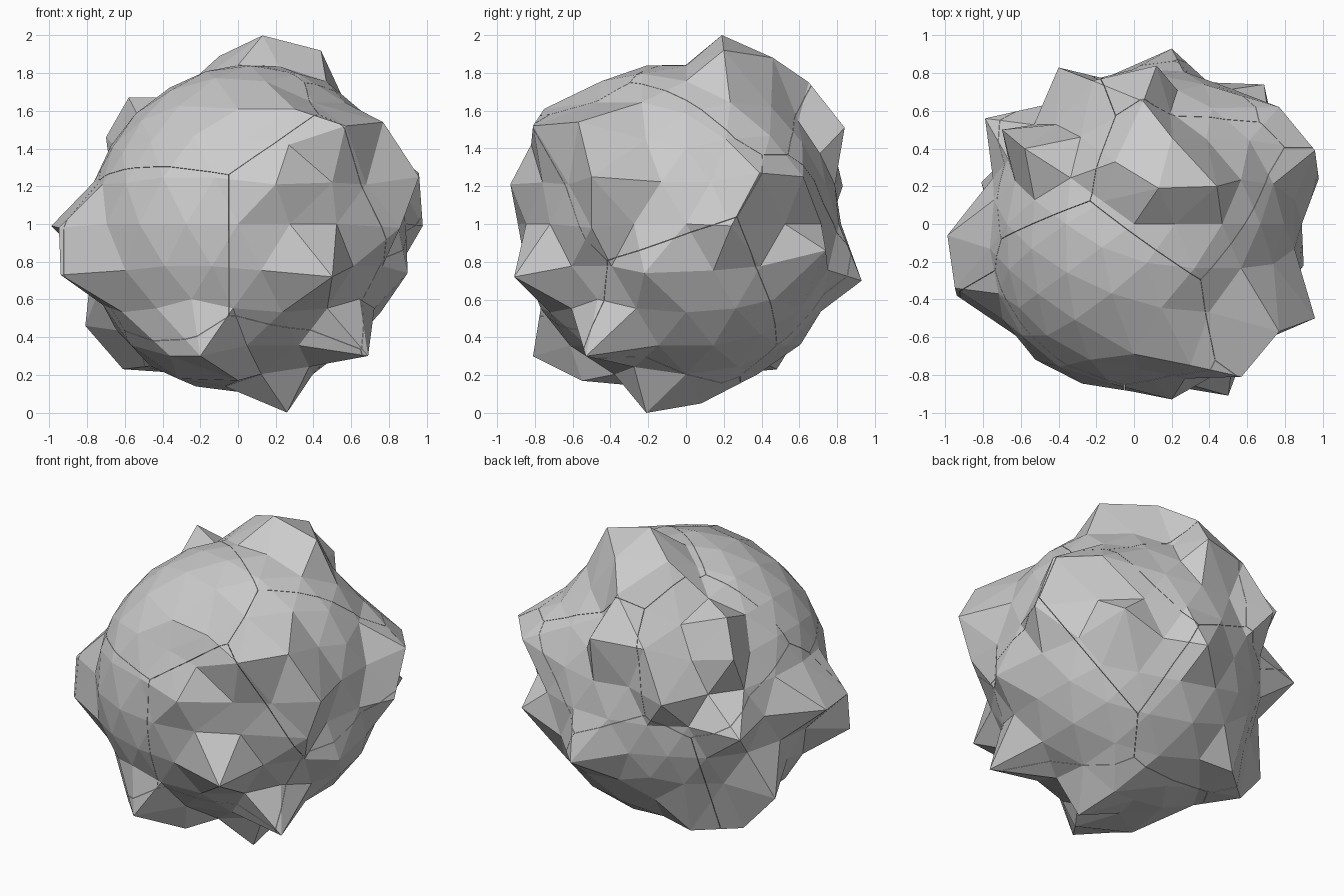
import bpy, bmesh
from mathutils import Vector

if "Cube" in bpy.data.objects:
    bpy.data.objects.remove(bpy.data.objects["Cube"])

CENTRE = Vector((0, 0, 1))
BASE_RADIUS = 0.89
WORN_SIDE = Vector((-.72, .58, .4)).normalized()   # back left is worn lower
GAP = 0.002

# Protruding corners of the boulder
corners = [
    (.13, .19, 2.0), (.44, .2, 1.92), (.2, .46, 1.88), (.05, .65, 1.75),
    (.12, .84, 1.51), (.2, .93, .7), (.57, -.81, 1.52), (.77, -.57, 1.54),
    (.96, .39, 1.27), (.96, -.5, 1.25), (.98, .24, .99), (.9, -.22, .74),
    (.69, -.53, .3), (.26, -.21, 0), (.22, .08, .05), (-.37, .48, .23),
    (-.61, .27, .23), (-.81, .22, .46), (-.99, -.06, .99), (-.94, -.38, .73),
    (-.95, -.34, .98), (-.58, .4, 1.67), (-.7, .5, 1.46), (-.79, .56, .97),
    (-.4, .83, 1.2), (.77, .62, 1.25), (.69, .74, .86), (.5, -.91, .72),
    (.2, -.93, 1.21), (-.2, -.81, .3), (-.36, -.64, .3), (0, -.55, .17),
    (-.32, -.4, .18), (.3, -.75, 1.61), (.27, -.82, 1.42), (0, -.69, 1.61),
    (-.22, .76, 1.5), (-.1, .33, 1.89), (.5, -.76, 1.22), (.68, -.62, 1.21),
    (.86, -.5, .98),
]

# Centres of the cracked pieces
seeds = [Vector(p) for p in (
    (-.35, -.6, .9), (.25, -.6, .9), (-.2, -.4, 1.5), (.75, -.15, 1.3),
    (0, -.3, .3), (.7, .1, .6), (.3, .3, 1.6), (.2, .7, 1.3),
    (-.7, .2, .8), (-.5, .5, 1.4), (-.1, .65, .6), (.5, .5, .9))]

# Whole boulder: faceted ball with its nearest points pulled out to the corners
boulder = bmesh.new()
bmesh.ops.create_icosphere(boulder, subdivisions=3, radius=1)
free = {v: v.co.normalized() for v in boulder.verts}
for c in corners:
    d = (Vector(c) - CENTRE).normalized()
    v = max(free, key=lambda k: free[k].dot(d))
    v.co = Vector(c)
    del free[v]
for v, d in free.items():
    v.co = CENTRE + d * (BASE_RADIUS - .12 * max(0, d.dot(WORN_SIDE)))


def cut_piece(index):
    """Trim a copy of the boulder to the region nearest one seed."""
    bm = boulder.copy()
    seed = seeds[index]
    for other in seeds:
        if other is seed:
            continue
        normal = (other - seed).normalized()
        result = bmesh.ops.bisect_plane(
            bm, geom=bm.verts[:] + bm.edges[:] + bm.faces[:], dist=1e-5,
            plane_co=(seed + other) / 2 - normal * GAP / 2,
            plane_no=normal, clear_outer=True)
        rim = [e for e in result["geom_cut"]
               if isinstance(e, bmesh.types.BMEdge) and e.is_boundary]
        if rim:
            bmesh.ops.holes_fill(bm, edges=rim, sides=0)
    bmesh.ops.recalc_face_normals(bm, faces=bm.faces[:])
    return bm


# Cracked rock pieces
for i in range(len(seeds)):
    piece = cut_piece(i)
    if piece.faces:
        mesh = bpy.data.meshes.new(f"rock_piece_{i + 1}")
        piece.to_mesh(mesh)
        obj = bpy.data.objects.new(mesh.name, mesh)
        bpy.context.collection.objects.link(obj)
    piece.free()
boulder.free()
